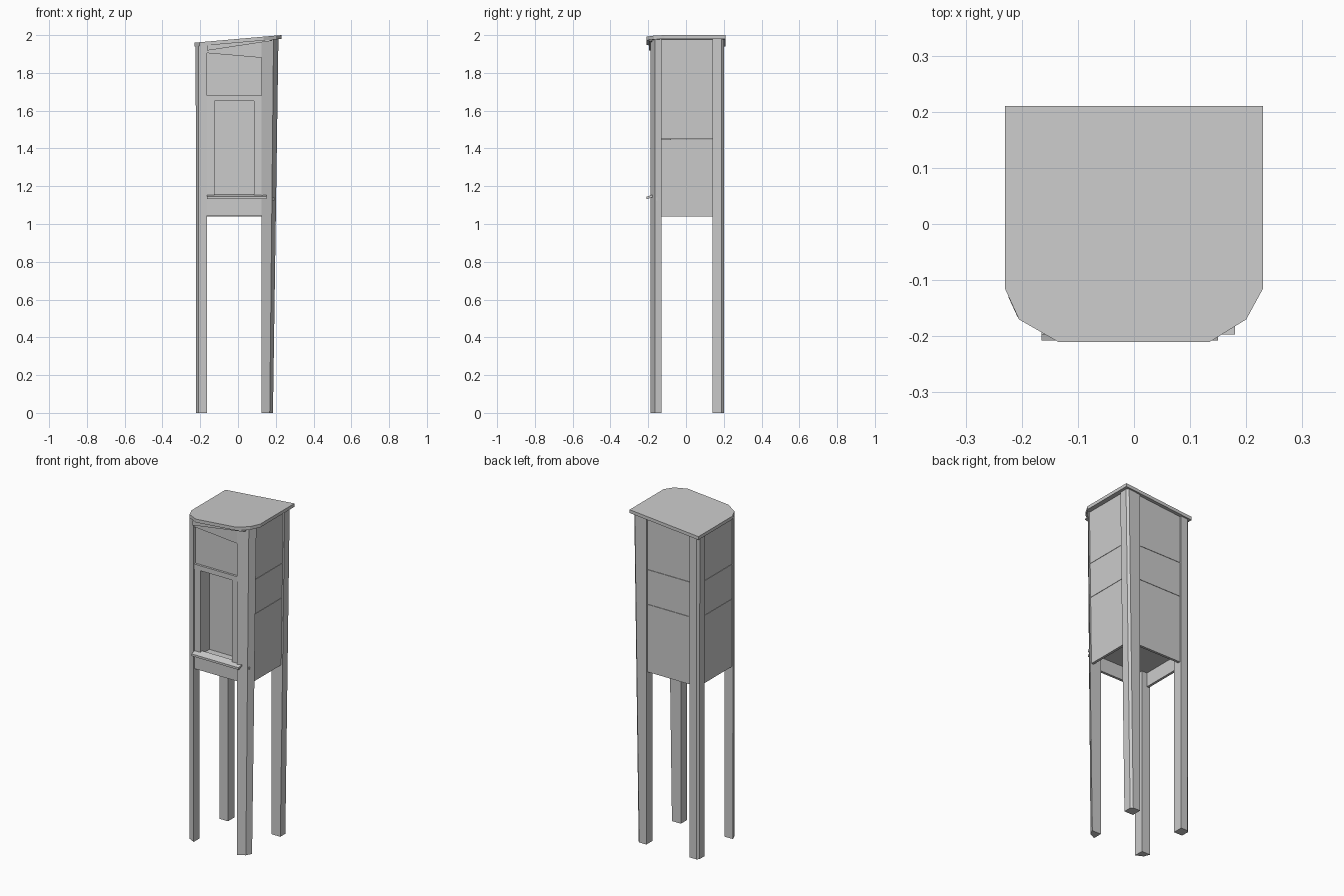
import bpy, bmesh


def loft(name, a, b):
    """Solid between two matching outlines."""
    n = len(a)
    bm = bmesh.new()
    va = [bm.verts.new(p) for p in a]
    vb = [bm.verts.new(p) for p in b]
    bm.faces.new(va)
    bm.faces.new(vb)
    for i in range(n):
        j = (i + 1) % n
        bm.faces.new((va[i], va[j], vb[j], vb[i]))
    bmesh.ops.recalc_face_normals(bm, faces=bm.faces)
    me = bpy.data.meshes.new(name)
    bm.to_mesh(me)
    bm.free()
    ob = bpy.data.objects.new(name, me)
    bpy.context.collection.objects.link(ob)
    return ob


def under(x):
    """Height of the sloping roof underside."""
    return 1.94 + (x + 0.23) / 0.46 * 0.04


def slab(name, xz, y0, y1):
    """Front-view outline pushed from y0 to y1."""
    return loft(name, [(x, y0, z) for x, z in xz], [(x, y1, z) for x, z in xz])


def box(name, x0, x1, y0, y1, z0, z1):
    return slab(name, [(x0, z0), (x1, z0), (x1, z1), (x0, z1)], y0, y1)


def right_edge(z):
    """Leaning outer face of the right side."""
    return 0.185 + 0.015 * z


# Roof with chamfered front corners, sloping down to the left
outline = [(0.23, 0.21), (0.23, -0.115), (0.2, -0.17), (0.135, -0.21),
           (-0.135, -0.21), (-0.205, -0.17), (-0.23, -0.115), (-0.23, 0.21)]
loft("roof", [(x, y, under(x)) for x, y in outline],
     [(x, y, under(x) + 0.02) for x, y in outline])


# Legs: left ones upright, right ones widening towards the top
def leg(name, base, top):
    loft(name, [(x, y, 0) for x, y in base], [(x, y, under(x)) for x, y in top])


leg("front_left_leg",
    [(-0.165, -0.187), (-0.208, -0.165), (-0.222, -0.13), (-0.165, -0.13)],
    [(-0.165, -0.187), (-0.208, -0.165), (-0.224, -0.13), (-0.165, -0.13)])
leg("front_right_leg",
    [(0.125, -0.187), (0.168, -0.165), (0.185, -0.13), (0.125, -0.13)],
    [(0.125, -0.187), (0.188, -0.165), (0.214, -0.13), (0.125, -0.13)])
leg("back_left_leg",
    [(-0.165, 0.2), (-0.21, 0.2), (-0.222, 0.188), (-0.222, 0.14), (-0.165, 0.14)],
    [(-0.165, 0.2), (-0.21, 0.2), (-0.224, 0.188), (-0.224, 0.14), (-0.165, 0.14)])
leg("back_right_leg",
    [(0.125, 0.2), (0.173, 0.2), (0.185, 0.188), (0.185, 0.14), (0.125, 0.14)],
    [(0.125, 0.2), (0.202, 0.2), (0.214, 0.188), (0.214, 0.14), (0.125, 0.14)])

# Side and back cladding, three boards each with fine seams
for i, (z0, z1) in enumerate([(1.04, 1.448), (1.45, 1.658), (1.66, None)]):
    zl, zr = z1 or under(-0.21), z1 or under(0.2)
    a, b = right_edge(z0) - 0.01, right_edge(zr) - 0.01
    slab(f"right_board_{i}", [(a - 0.015, z0), (a, z0), (b, zr), (b - 0.015, zr)], -0.13, 0.14)
    slab(f"left_board_{i}", [(-0.215, z0), (-0.2, z0), (-0.2, zl), (-0.215, zl)], -0.13, 0.14)
    slab(f"back_board_{i}", [(-0.165, z0), (0.125, z0), (0.125, z1 or under(0.125)),
                             (-0.165, z1 or under(-0.165))], 0.175, 0.19)

# Floor and front skirt
box("floor", -0.2, 0.19, -0.16, 0.175, 1.125, 1.14)
box("front_skirt", -0.165, 0.125, -0.18, -0.165, 1.045, 1.14)

# Front frame around the deep recess
box("left_stile", -0.165, -0.125, -0.18, -0.09, 1.14, 1.65)
box("right_stile", 0.085, 0.125, -0.18, -0.09, 1.14, 1.65)
box("middle_rail", -0.165, 0.125, -0.185, -0.09, 1.65, 1.68)
box("recess_back", -0.165, 0.125, -0.095, -0.08, 1.14, 1.68)

# Display panel set back above the rail, slanted head piece above it
slab("display_panel", [(-0.165, 1.68), (0.125, 1.68), (0.125, 1.89), (-0.165, 1.91)],
     -0.172, -0.155)
slab("head_piece", [(-0.165, 1.905), (0.125, 1.88), (0.125, under(0.125)),
                    (-0.165, under(-0.165))], -0.185, -0.155)

# Wedge trim under the front roof edge
slab("roof_trim", [(-0.165, 1.918), (0.18, 1.97), (0.18, under(0.18)),
                   (-0.165, under(-0.165))], -0.197, -0.18)

# Sloping shelf at the foot of the recess
shelf = [(-0.208, 1.132), (-0.165, 1.145), (-0.165, 1.158), (-0.208, 1.145)]
loft("shelf", [(-0.165, y, z) for y, z in shelf], [(0.15, y, z) for y, z in shelf])
